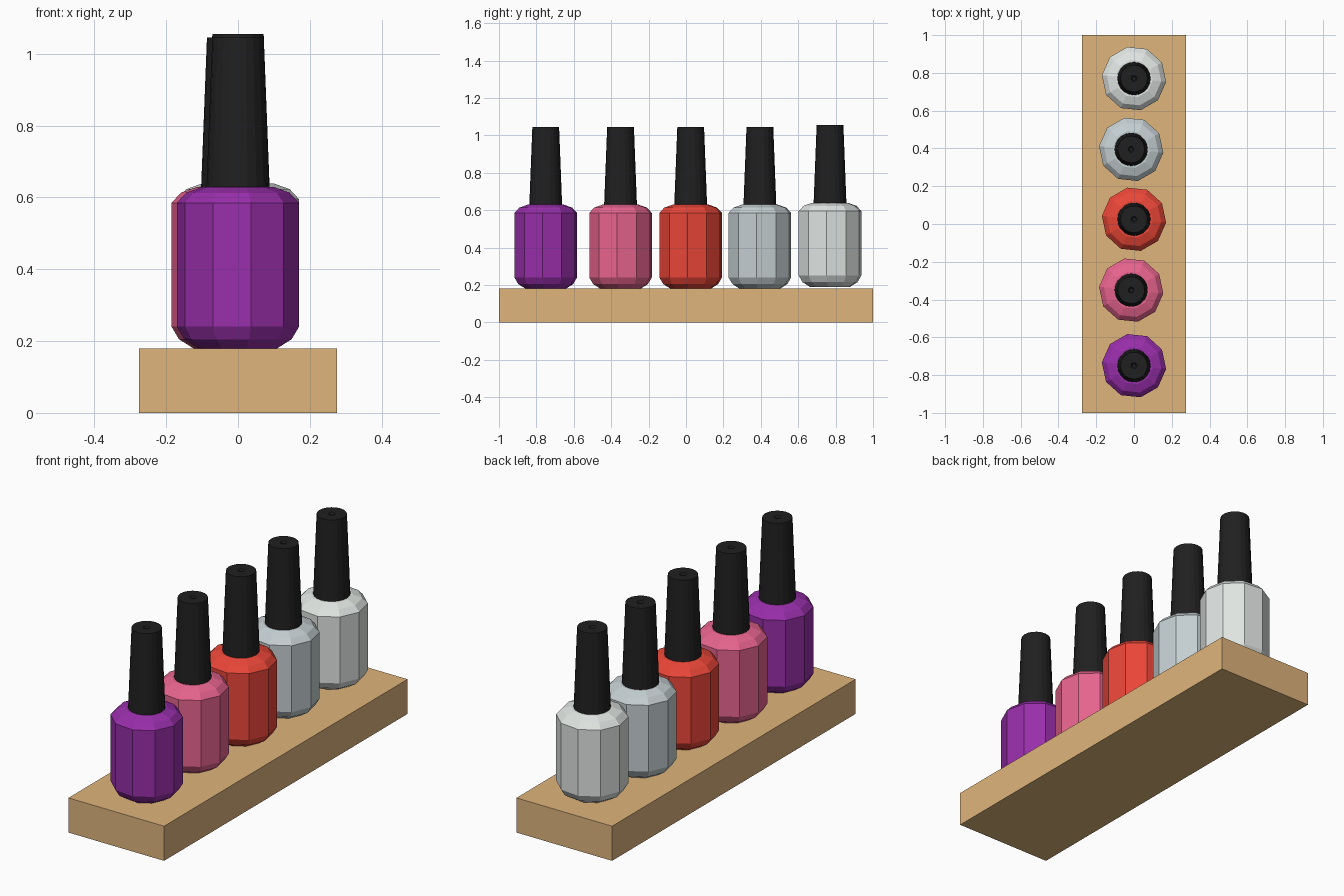
import bpy, bmesh
from math import cos, sin, tau, radians

if "Cube" in bpy.data.objects:
    bpy.data.objects.remove(bpy.data.objects["Cube"])


def material(name, hex_code):
    # hex sRGB to linear colour
    rgb = [int(hex_code[i:i + 2], 16) / 255 for i in (0, 2, 4)]
    lin = [c / 12.92 if c <= 0.04045 else ((c + 0.055) / 1.055) ** 2.4 for c in rgb]
    m = bpy.data.materials.new(name)
    m.diffuse_color = (*lin, 1)
    m.use_nodes = True
    m.node_tree.nodes["Principled BSDF"].inputs["Base Color"].default_value = m.diffuse_color
    return m


def finish(bm, name, mat, loc):
    bmesh.ops.recalc_face_normals(bm, faces=bm.faces[:])
    mesh = bpy.data.meshes.new(name)
    bm.to_mesh(mesh)
    bm.free()
    mesh.materials.append(mat)
    ob = bpy.data.objects.new(name, mesh)
    ob.location = loc
    bpy.context.collection.objects.link(ob)
    return ob


def lathe(name, profile, sides, start, mat, loc):
    # rings of (radius, height) joined by quads, capped at both ends
    bm = bmesh.new()
    rings = []
    for r, z in profile:
        rings.append([bm.verts.new((r * cos(start + tau * i / sides),
                                    r * sin(start + tau * i / sides), z))
                      for i in range(sides)])
    for a, b in zip(rings, rings[1:]):
        for i in range(sides):
            j = (i + 1) % sides
            bm.faces.new((a[i], a[j], b[j], b[i]))
    bm.faces.new(rings[0][::-1])
    bm.faces.new(rings[-1])
    return finish(bm, name, mat, loc)


# wooden display board
bm = bmesh.new()
bmesh.ops.create_cube(bm, size=1)
bmesh.ops.scale(bm, vec=(0.55, 2.0, 0.18), verts=bm.verts[:])
finish(bm, "display_board", material("wood", "DFB57C"), (0, 0, 0.09))

GLASS = [(0.11, 0), (0.15, 0.025), (0.171, 0.06), (0.171, 0.405),
         (0.145, 0.433), (0.10, 0.449)]
# tapered cap with a small dimple in the top
CAP = [(0.088, 0.44), (0.0715, 0.865), (0.016, 0.865), (0.010, 0.855)]

black = material("cap_black", "202020")
BOTTLES = [("purple", "982EAA", 0, -0.75, 0.18),
           ("pink", "E8648F", -0.015, -0.35, 0.18),
           ("red", "EB4638", 0, 0.025, 0.18),
           ("grey", "C5CFD2", -0.015, 0.395, 0.18),
           ("white", "E0E5E2", 0, 0.77, 0.19)]

# row of bottles with their caps
for colour, code, x, y, z in BOTTLES:
    lathe(colour + "_bottle", GLASS, 10, radians(-6), material(colour, code), (x, y, z))
    lathe(colour + "_cap", CAP, 20, 0, black, (x, y, z))
